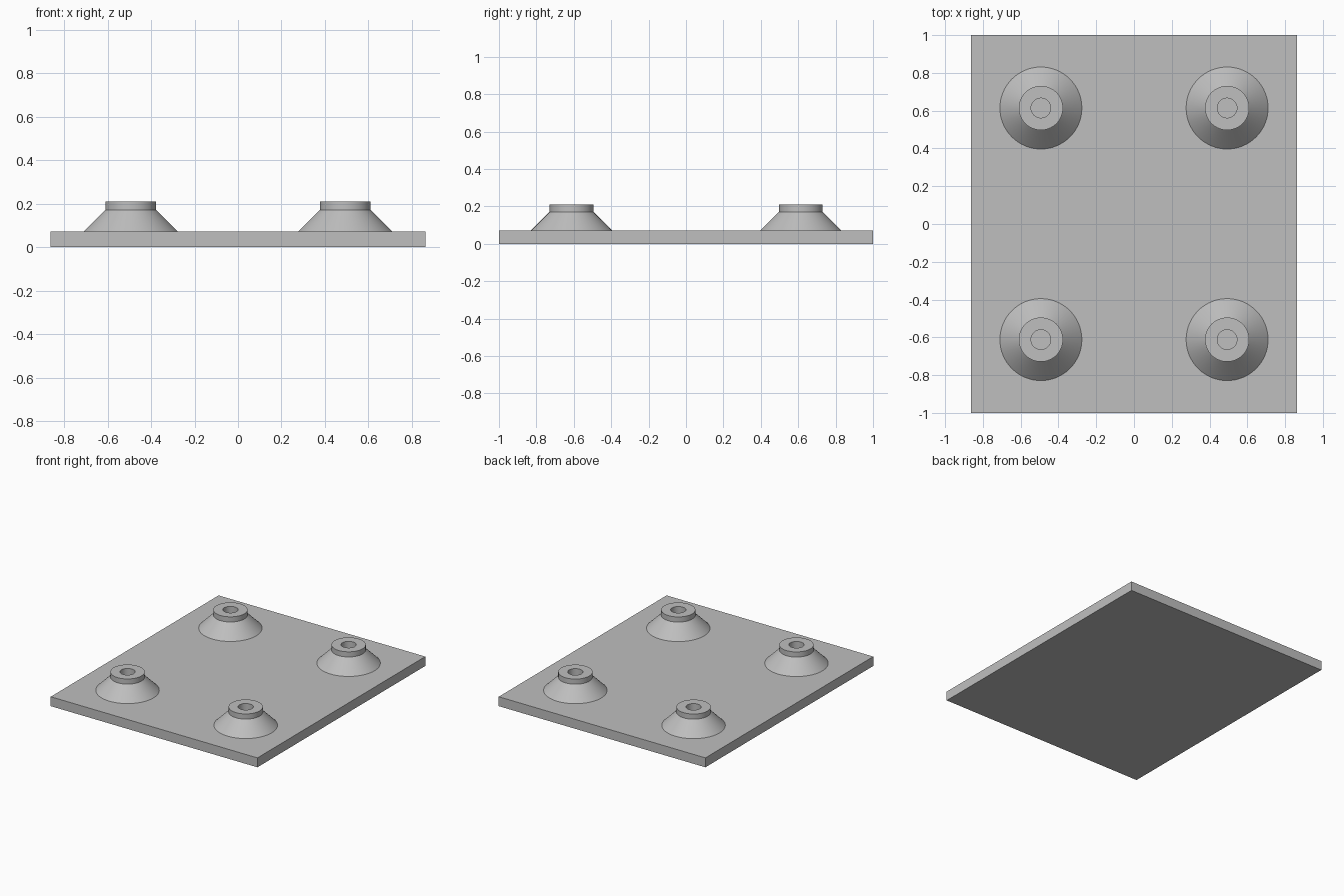
import bpy
import bmesh
from math import cos, sin, tau, radians

cube = bpy.data.objects.get("Cube")
if cube:
    bpy.data.objects.remove(cube, do_unlink=True)

grey = bpy.data.materials.new("plain grey")
grey.use_nodes = True
colour = (0.52, 0.52, 0.52, 1)
grey.diffuse_color = colour
grey.node_tree.nodes["Principled BSDF"].inputs["Base Color"].default_value = colour

PLATE_TOP = 0.071
SEGMENTS = 64


def add_object(name, bm):
    bmesh.ops.recalc_face_normals(bm, faces=bm.faces[:])
    mesh = bpy.data.meshes.new(name)
    bm.to_mesh(mesh)
    bm.free()
    mesh.materials.append(grey)
    obj = bpy.data.objects.new(name, mesh)
    bpy.context.collection.objects.link(obj)
    return obj


# Base plate
bm = bmesh.new()
bmesh.ops.create_cube(bm, size=1)
bmesh.ops.scale(bm, vec=(1.724, 2, PLATE_TOP), verts=bm.verts)
bmesh.ops.translate(bm, vec=(0, 0, PLATE_TOP / 2), verts=bm.verts)
add_object("base_plate", bm)


# Flared boss with a short collar and a blind hole, turned from a profile
def add_boss(name, x, y):
    profile = [(0.217, PLATE_TOP), (0.117, 0.171), (0.117, 0.21),
               (0.052, 0.21), (0.052, PLATE_TOP + 0.001)]
    bm = bmesh.new()
    rings = []
    for r, z in profile:
        rings.append([bm.verts.new((r * cos(tau * i / SEGMENTS),
                                    r * sin(tau * i / SEGMENTS), z))
                      for i in range(SEGMENTS)])
    for low, high in zip(rings, rings[1:]):
        for i in range(SEGMENTS):
            j = (i + 1) % SEGMENTS
            bm.faces.new((low[i], low[j], high[j], high[i]))
    bm.faces.new(rings[-1])   # hole floor
    bm.faces.new(rings[0])    # underside
    boss = add_object(name, bm)
    boss.location = (x, y, 0)
    bpy.ops.object.select_all(action="DESELECT")
    boss.select_set(True)
    bpy.context.view_layer.objects.active = boss
    bpy.ops.object.shade_smooth_by_angle(angle=radians(30))


for side, x in (("left", 0.493), ("right", -0.493)):
    for end, y in (("front", -0.612), ("back", 0.614)):
        add_boss(f"{end}_{side}_boss", x, y)
